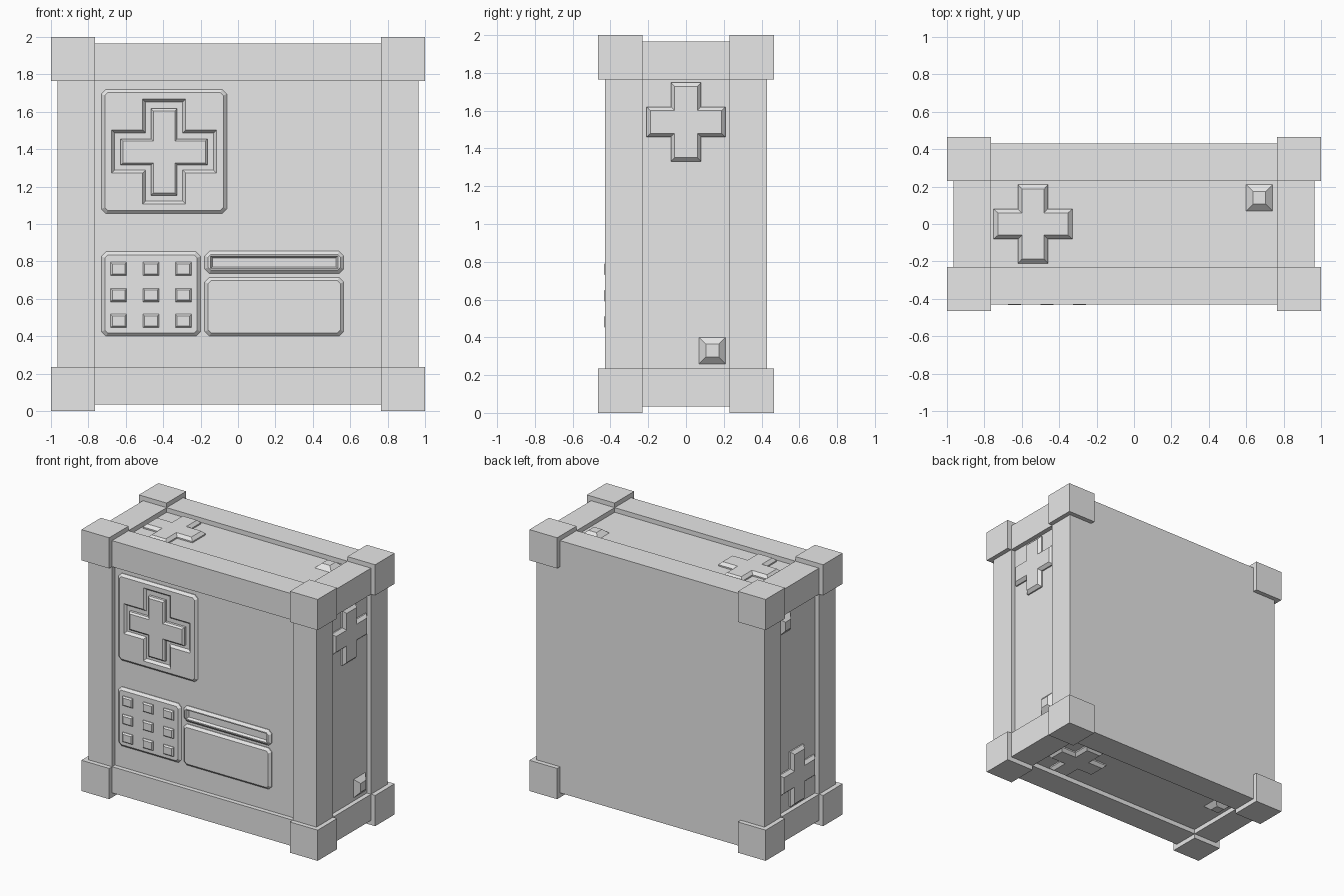
import bpy
import bmesh
from math import pi
from mathutils import Matrix, Vector

if "Cube" in bpy.data.objects:
    bpy.data.objects.remove(bpy.data.objects["Cube"], do_unlink=True)

grey = bpy.data.materials.new("light grey")
grey.use_nodes = True
grey.diffuse_color = (0.8, 0.8, 0.8, 1)
for node in grey.node_tree.nodes:
    if node.type == 'BSDF_PRINCIPLED':
        node.inputs["Base Color"].default_value = grey.diffuse_color

CENTRE = Matrix.Translation((0, 0, 1))
FRONT = Matrix.Rotation(pi / 2, 4, 'X')      # local z points out of the front
HX, HY = 0.965, 0.43                         # body half sizes
BORDER, DEPTH = 0.2, 0.035                   # frame width and panel recess
FLOOR = HY - DEPTH                           # front panel level
SIDE_FLOOR = HX - DEPTH                      # side panel level


def finish(bm, name, matrix):
    bmesh.ops.recalc_face_normals(bm, faces=bm.faces)
    bm.transform(matrix)
    mesh = bpy.data.meshes.new(name)
    bm.to_mesh(mesh)
    bm.free()
    mesh.materials.append(grey)
    obj = bpy.data.objects.new(name, mesh)
    bpy.context.collection.objects.link(obj)


def rect(w, h, cut=0.0):
    """Rectangle outline of half sizes w, h with optional cut corners."""
    if not cut:
        return [(-w, -h), (w, -h), (w, h), (-w, h)]
    return [(-w + cut, -h), (w - cut, -h), (w, -h + cut), (w, h - cut),
            (w - cut, h), (-w + cut, h), (-w, h - cut), (-w, -h + cut)]


def cross(l, w):
    """Plus outline with arm reach l and arm half width w."""
    quarter = [(w, -l), (w, -w), (l, -w)]
    pts = []
    for _ in range(4):
        pts += quarter
        quarter = [(-y, x) for x, y in quarter]
    return pts


def raised(name, rings, matrix, centre=(0, 0), pit=None):
    """Closed solid through stacked outlines; pit adds a sunken outline pair."""
    bm = bmesh.new()
    cx, cy = centre

    def loop(pts, z):
        return [bm.verts.new((x + cx, y + cy, z)) for x, y in pts]

    def join(a, b):
        n = len(a)
        for i in range(n):
            bm.faces.new((a[i], a[(i + 1) % n], b[(i + 1) % n], b[i]))

    loops = [loop(*r) for r in rings]
    bm.faces.new(loops[0][::-1])
    for a, b in zip(loops, loops[1:]):
        join(a, b)
    if pit:
        lip, floor = [loop(*r) for r in pit]
        join(lip, floor)
        bm.faces.new(floor)
        edges = []
        for ring in (loops[-1], lip):
            for i, v in enumerate(ring):
                w = ring[(i + 1) % len(ring)]
                edges.append(bm.edges.get((v, w)))
        bmesh.ops.triangle_fill(bm, edges=edges, use_beauty=True,
                                normal=Vector((0, 0, 1)))
    else:
        bm.faces.new(loops[-1])
    finish(bm, name, matrix)


def plate(name, x0, x1, z0, z1, pit=None):
    """Bevelled front plate given by its limits on the front."""
    w, h, b = (x1 - x0) / 2, (z1 - z0) / 2, 0.018
    raised(name, [(rect(w, h, 0.025), FLOOR - 0.01), (rect(w, h, 0.025), FLOOR + 0.005),
                  (rect(w - b, h - b, 0.015), FLOOR + 0.022)],
           CENTRE @ FRONT, ((x0 + x1) / 2, (z0 + z1) / 2 - 1), pit)


# Body with recessed panels on every face but the back
bm = bmesh.new()
bmesh.ops.create_cube(bm, size=2, matrix=Matrix.Diagonal((HX, HY, HX, 1)))
bm.normal_update()
panels = [f for f in bm.faces if f.normal.y < 0.5]
bmesh.ops.inset_individual(bm, faces=panels, thickness=BORDER, use_even_offset=True)
for face in bmesh.ops.extrude_discrete_faces(bm, faces=panels)["faces"]:
    face.normal_update()
    bmesh.ops.translate(bm, verts=face.verts, vec=face.normal * -DEPTH)
finish(bm, "body", CENTRE)

# Corner blocks
for sx in (-1, 1):
    for sy in (-1, 1):
        for sz in (-1, 1):
            bm = bmesh.new()
            bmesh.ops.create_cube(bm, size=0.235)
            place = Matrix.Translation((sx * 0.8825, sy * 0.3475, sz * 0.8825))
            finish(bm, "corner_block", CENTRE @ place)

# A plus and a stud on each of the four sides around the y axis
for k in range(4):
    side = CENTRE @ Matrix.Rotation(k * pi / 2, 4, 'Y')
    raised("side_plus", [(cross(0.21, 0.08), SIDE_FLOOR - 0.01),
                         (cross(0.21, 0.08), SIDE_FLOOR + 0.01),
                         (cross(0.188, 0.06), SIDE_FLOOR + 0.032)], side, (-0.54, 0))
    raised("side_stud", [(rect(0.07, 0.07), SIDE_FLOOR - 0.01),
                         (rect(0.07, 0.07), SIDE_FLOOR),
                         (rect(0.034, 0.034), SIDE_FLOOR + 0.033)], side, (0.67, 0.14))

# Front badge: plate with a sunken plus, and a raised plus inside it
plate("badge_plate", -0.73, -0.06, 1.055, 1.72,
      [(cross(0.28, 0.115), FLOOR + 0.022), (cross(0.264, 0.099), FLOOR + 0.003)])
raised("badge_plus", [(cross(0.232, 0.07), FLOOR - 0.005),
                      (cross(0.232, 0.07), FLOOR + 0.022),
                      (cross(0.22, 0.058), FLOOR + 0.034)],
       CENTRE @ FRONT, (-0.395, 0.385))

# Keypad with nine buttons
plate("keypad_plate", -0.73, -0.2, 0.4, 0.852)
for x in (-0.638, -0.465, -0.292):
    for z in (0.482, 0.62, 0.76):
        raised("keypad_button", [(rect(0.043, 0.036), FLOOR + 0.01),
                                 (rect(0.043, 0.036), FLOOR + 0.028),
                                 (rect(0.034, 0.027), FLOOR + 0.038)],
               CENTRE @ FRONT, (x, z - 1))

# Slot plate with a sunken slot, and the screen plate below it
plate("slot_plate", -0.178, 0.565, 0.735, 0.855,
      [(rect(0.34, 0.034), FLOOR + 0.022), (rect(0.33, 0.024), FLOOR + 0.003)])
plate("screen_plate", -0.178, 0.565, 0.4, 0.715)
